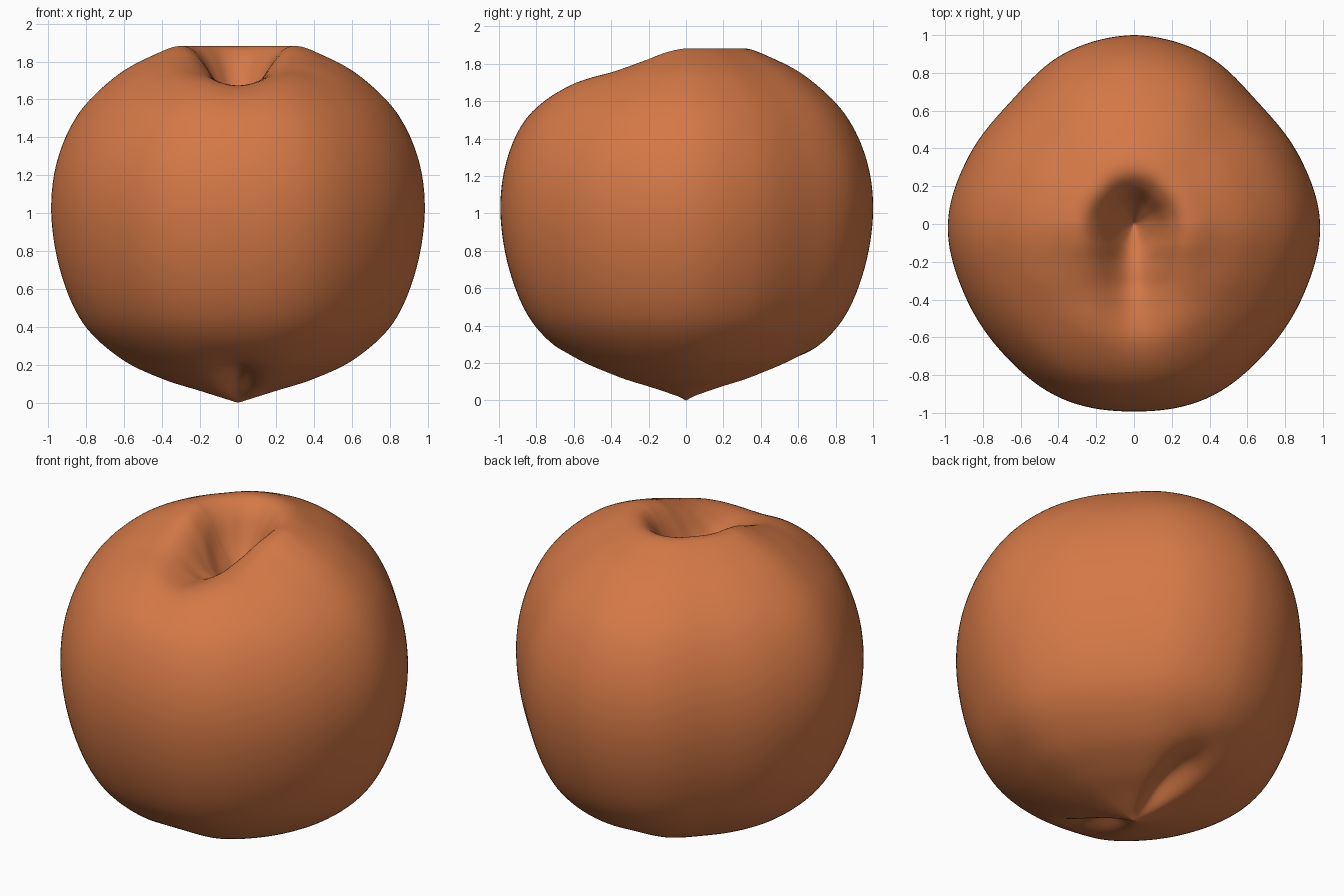
import bpy, bmesh, math

if "Cube" in bpy.data.objects:
    bpy.data.objects.remove(bpy.data.objects["Cube"])

def spline(pts, t):
    """Catmull-Rom through tuples, t in segments."""
    n = len(pts)
    i = max(0, min(int(t), n - 2))
    f = t - i
    get = lambda k: pts[max(0, min(k, n - 1))]
    a, b, c, d = get(i - 1), get(i), get(i + 1), get(i + 2)
    return [0.5 * (2*q + (r - p)*f + (2*p - 5*q + 4*r - s)*f*f + (3*q - p - 3*r + s)*f**3)
            for p, q, r, s in zip(a, b, c, d)]

def gauss(v, w):
    return math.exp(-(v / w) ** 2)

def ramp(table, v):
    """Smoothed lookup of evenly spaced values, spacing 0.1."""
    return spline([(k,) for k in table], min(v / 0.1, len(table) - 1))[0]

# half section of the fruit, bottom tip to the bottom of the stem dimple
PROFILE = [(0, 0), (0.2, 0.062), (0.41, 0.128), (0.63, 0.235), (0.83, 0.42),
           (0.95, 0.69), (1, 1.0), (0.967, 1.28), (0.85, 1.53), (0.65, 1.725),
           (0.45, 1.835), (0.3, 1.882), (0.2, 1.82), (0.11, 1.66), (0, 1.5)]
# outline seen from above, radius from the back (0) round to the front (180), each 22.5 degrees
OUTLINE = [(1.0,), (0.975,), (0.92,), (0.945,), (0.985,), (0.972,), (0.975,), (1.0,), (0.992,)]
SADDLE = [0, 0.015, 0.04, 0.055, 0.065, 0.055, 0.04, 0.025, 0.01, 0, 0]  # wide dip at front of top
CLEFT = [0, 0.08, 0.18, 0.2, 0.135, 0.085, 0.045, 0.02, 0.01, 0, 0]      # narrow cleft in that dip
CREASE = [0, 0.03, 0.07, 0.085, 0.075, 0.045, 0.02, 0, 0, 0, 0]          # underside creases

def surface(t, ang):
    r, z = spline(PROFILE, t)
    deg = math.degrees(abs(ang))
    r *= spline(OUTLINE, deg / 22.5)[0]
    x, y = r * math.sin(ang), r * math.cos(ang)
    if z > 1.0 and y < 0:
        z -= ramp(SADDLE, -y) * gauss(x, 0.55) + ramp(CLEFT, -y) * gauss(x, 0.2 + 0.06 * y)
    elif z < 1.0:
        z += ramp(CREASE, abs(y)) * gauss(x, 0.03 + 0.17 * abs(y))
    return x, y, z

SEG, STEP = 144, 8
bm = bmesh.new()
rings = []
for k in range(1, (len(PROFILE) - 1) * STEP):
    rings.append([bm.verts.new(surface(k / STEP, -math.pi + 2 * math.pi * j / SEG))
                  for j in range(SEG)])
bottom = bm.verts.new((0, 0, 0))
top = bm.verts.new((0, 0, PROFILE[-1][1]))
for j in range(SEG):
    n = (j + 1) % SEG
    for a, b in zip(rings, rings[1:]):
        bm.faces.new((a[j], a[n], b[n], b[j]))
    bm.faces.new((bottom, rings[0][n], rings[0][j]))
    bm.faces.new((top, rings[-1][j], rings[-1][n]))
bmesh.ops.recalc_face_normals(bm, faces=bm.faces)
for f in bm.faces:
    f.smooth = True
mesh = bpy.data.meshes.new("fruit_body")
bm.to_mesh(mesh)
bm.free()

# peach skin
mat = bpy.data.materials.new("peach orange")
mat.diffuse_color = (0.66, 0.19, 0.062, 1)
mat.use_nodes = True
mat.node_tree.nodes["Principled BSDF"].inputs["Base Color"].default_value = mat.diffuse_color
mesh.materials.append(mat)
fruit = bpy.data.objects.new("fruit_body", mesh)
bpy.context.collection.objects.link(fruit)
